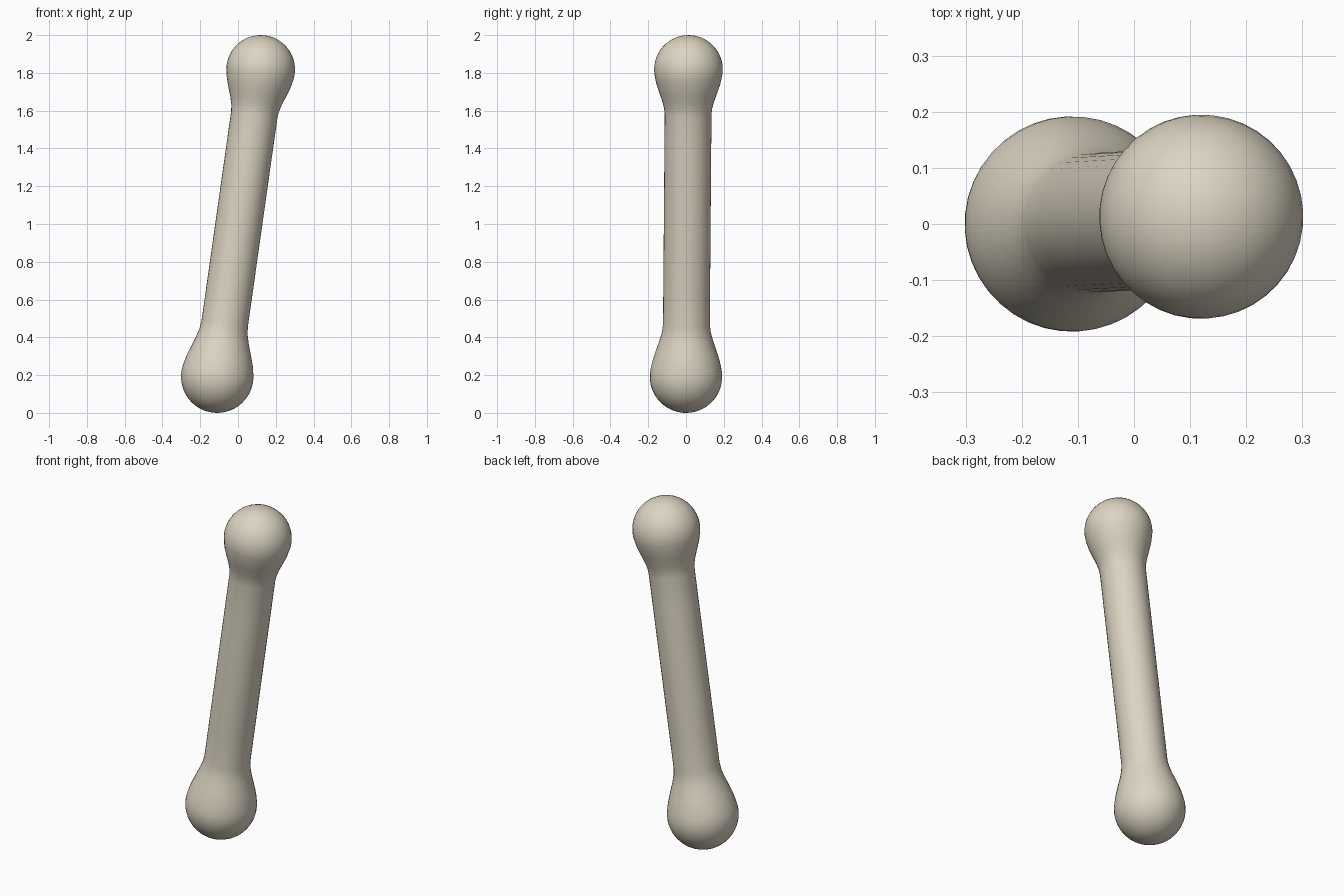
import bpy, bmesh, math
from mathutils import Vector

if "Cube" in bpy.data.objects:
    bpy.data.objects.remove(bpy.data.objects["Cube"])

# Bone colour
bone_mat = bpy.data.materials.new("bone beige")
bone_mat.diffuse_color = (0.72, 0.66, 0.54, 1)
bone_mat.use_nodes = True
bone_mat.node_tree.nodes["Principled BSDF"].inputs["Base Color"].default_value = bone_mat.diffuse_color

# Tilted axis between the centres of the two knobs
low, high = Vector((-0.11, 0.0, 0.192)), Vector((0.12, 0.013, 1.818))
R_LOW, R_HIGH, R_SHAFT = 0.192, 0.182, 0.124
length = (high - low).length
SIDES = 40


def arc(radius, centre, start, end, steps):
    """Points (radius, height) on a knob, angles measured from the waist."""
    return [(radius * math.cos(a), centre + radius * math.sin(a))
            for a in (math.radians(start + (end - start) * i / steps) for i in range(steps + 1))]


# Profile: lower knob, flared neck, straight shaft, flared neck, upper knob
profile = arc(R_LOW, 0, -90, 12, 14)
profile += [(0.178, 0.085), (0.160, 0.14), (0.141, 0.195), (0.129, 0.24), (R_SHAFT, 0.28)]
profile += [(R_SHAFT, 0.28 + (length - 0.52) * i / 6) for i in range(1, 7)]
profile += [(0.128, length - 0.205), (0.139, length - 0.165),
            (0.155, length - 0.12), (0.170, length - 0.075)]
profile += arc(R_HIGH, length, -10, 90, 14)

# Revolve the profile
bm = bmesh.new()
rings = []
for r, h in profile[1:-1]:
    rings.append([bm.verts.new((r * math.cos(2 * math.pi * k / SIDES),
                                r * math.sin(2 * math.pi * k / SIDES), h)) for k in range(SIDES)])
bottom = bm.verts.new((0, 0, profile[0][1]))
top = bm.verts.new((0, 0, profile[-1][1]))
for k in range(SIDES):
    n = (k + 1) % SIDES
    bm.faces.new((bottom, rings[0][n], rings[0][k]))
    bm.faces.new((top, rings[-1][k], rings[-1][n]))
    for a, b in zip(rings, rings[1:]):
        bm.faces.new((a[k], a[n], b[n], b[k]))
for f in bm.faces:
    f.smooth = True

mesh = bpy.data.meshes.new("bone")
bm.to_mesh(mesh)
bm.free()
mesh.materials.append(bone_mat)

# Lean the bone along its axis
bone = bpy.data.objects.new("bone", mesh)
bpy.context.collection.objects.link(bone)
bone.location = low
bone.rotation_euler = (high - low).to_track_quat('Z', 'Y').to_euler()
